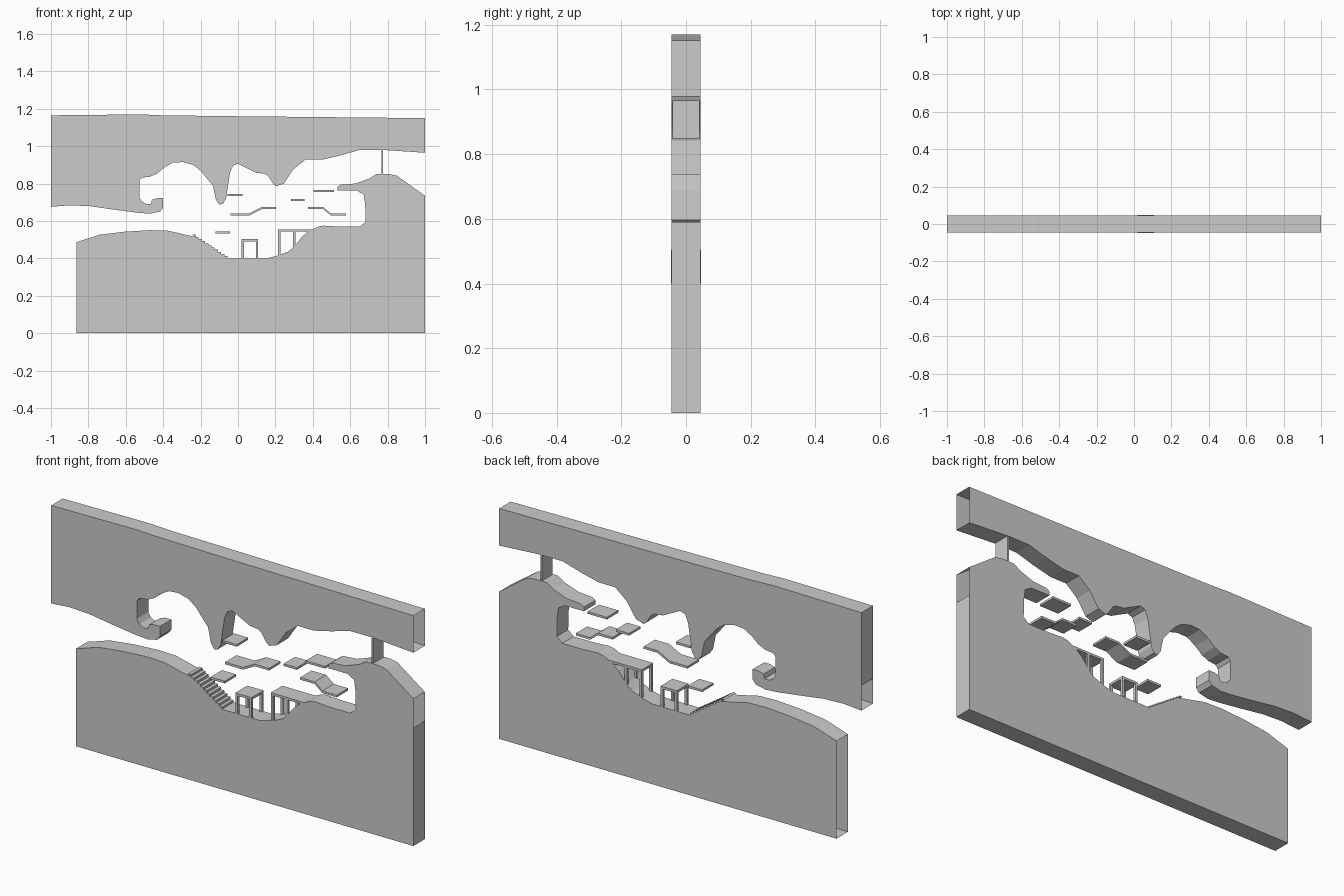
import bpy, bmesh

D = 0.045  # half depth of the whole slice


def prism(name, pts, y0=-D, y1=D, skip=()):
    """Extrude an x-z outline along y; side faces listed in skip stay open."""
    bm = bmesh.new()
    a = [bm.verts.new((x, y0, z)) for x, z in pts]
    b = [bm.verts.new((x, y1, z)) for x, z in pts]
    bm.faces.new(a)
    bm.faces.new(b[::-1])
    n = len(pts)
    for i in range(n):
        if i not in skip:
            j = (i + 1) % n
            bm.faces.new((a[j], a[i], b[i], b[j]))
    bmesh.ops.recalc_face_normals(bm, faces=bm.faces[:])
    me = bpy.data.meshes.new(name)
    bm.to_mesh(me)
    bm.free()
    ob = bpy.data.objects.new(name, me)
    bpy.context.collection.objects.link(ob)
    return ob


def box(name, x0, x1, z0, z1, y0=-D, y1=D):
    return prism(name, [(x0, z0), (x1, z0), (x1, z1), (x0, z1)], y0, y1)


def ribbon(name, pts, t=0.011):
    """Thin bent platform hanging below a top line."""
    return prism(name, pts + [(x, z - t) for x, z in reversed(pts)])


# Cave ceiling, open at its right end and low on the left end
ceiling = [
    (-1, 1.165), (-.52, 1.17), (-.4, 1.165), (0, 1.16), (1, 1.15),
    (1, .965), (.775, .98), (.65, .98), (.545, .95), (.45, .928), (.36, .928),
    (.295, .875), (.245, .80), (.203, .786), (.187, .80), (.16, .842),
    (.14, .853), (.096, .858), (.043, .885), (0, .906), (-.027, .896),
    (-.043, .858), (-.064, .72), (-.08, .693), (-.10, .688), (-.118, .714),
    (-.134, .789), (-.16, .82), (-.2, .869), (-.24, .90), (-.294, .915),
    (-.348, .912), (-.396, .885), (-.433, .853), (-.47, .837), (-.513, .832),
    (-.527, .816), (-.527, .725), (-.513, .703), (-.492, .692), (-.465, .692),
    (-.46, .714), (-.433, .722), (-.40, .722), (-.40, .671), (-.417, .65),
    (-.47, .639), (-.535, .644), (-.658, .66), (-.79, .679), (-.9, .684),
    (-1, .676), (-1, .80)]
prism("cave_ceiling", ceiling, skip=(4, len(ceiling) - 2))

# Ground with overhang, open at its left end and high on the right end
ground = [
    (-.863, 0), (1, 0), (1, .59), (1, .735), (.85, .842), (.813, .85),
    (.738, .85), (.70, .826), (.626, .80), (.55, .794), (.532, .783),
    (.532, .762), (.636, .762), (.673, .741), (.68, .687), (.682, .596),
    (.652, .57), (.545, .57), (.455, .575), (.428, .57), (.374, .543),
    (.342, .516), (.30, .463), (.267, .436), (.209, .414), (.15, .40),
    (-.048, .40), (-.086, .407), (-.125, .428), (-.176, .470), (-.225, .515),
    (-.283, .527), (-.374, .548), (-.47, .551), (-.604, .543), (-.738, .527),
    (-.863, .487)]
prism("ground", ground, skip=(2, len(ground) - 1))

# Staircase down the left slope
steps, x, z = 11, -.245, .527
outline = [(x, z)]
for i in range(steps):
    x += .0172
    outline.append((x, z))
    z -= .0115
    outline.append((x, z))
outline += [(-.086, .407), (-.125, .428), (-.176, .470), (-.225, .515)]
prism("stairs", outline)

# Small table and long table on the cave floor
T, W, E = 0.012, 0.013, 0.047
for name, x0, x1, top, legs in (
        ("small_table", .018, .108, .503, ((.018, .40), (.095, .40))),
        ("long_table", .213, .405, .555, ((.213, .41), (.295, .45)))):
    e = E if name == "small_table" else D
    box(name + "_top", x0, x1, top - T, top, -e, e)
    for lx, lz in legs:
        for y in (-e, e - W):
            box(name + "_leg", lx, lx + W, lz, top - T, y, y + W)

# Flat floating platforms
for x0, x1, zt in ((-.055, .025, .745), (.283, .356, .718),
                   (.405, .512, .766), (-.12, -.042, .544)):
    box("platform", x0, x1, zt - .011, zt)

# Bent floating platforms
ribbon("bent_platform_left", [(-.04, .64), (.06, .64), (.125, .674), (.203, .674)])
ribbon("bent_platform_right", [(.374, .674), (.455, .674), (.498, .64), (.577, .64)])

# Upright slab between ground and ceiling
box("support_slab", .766, .775, .85, .98, -.042, .042)
